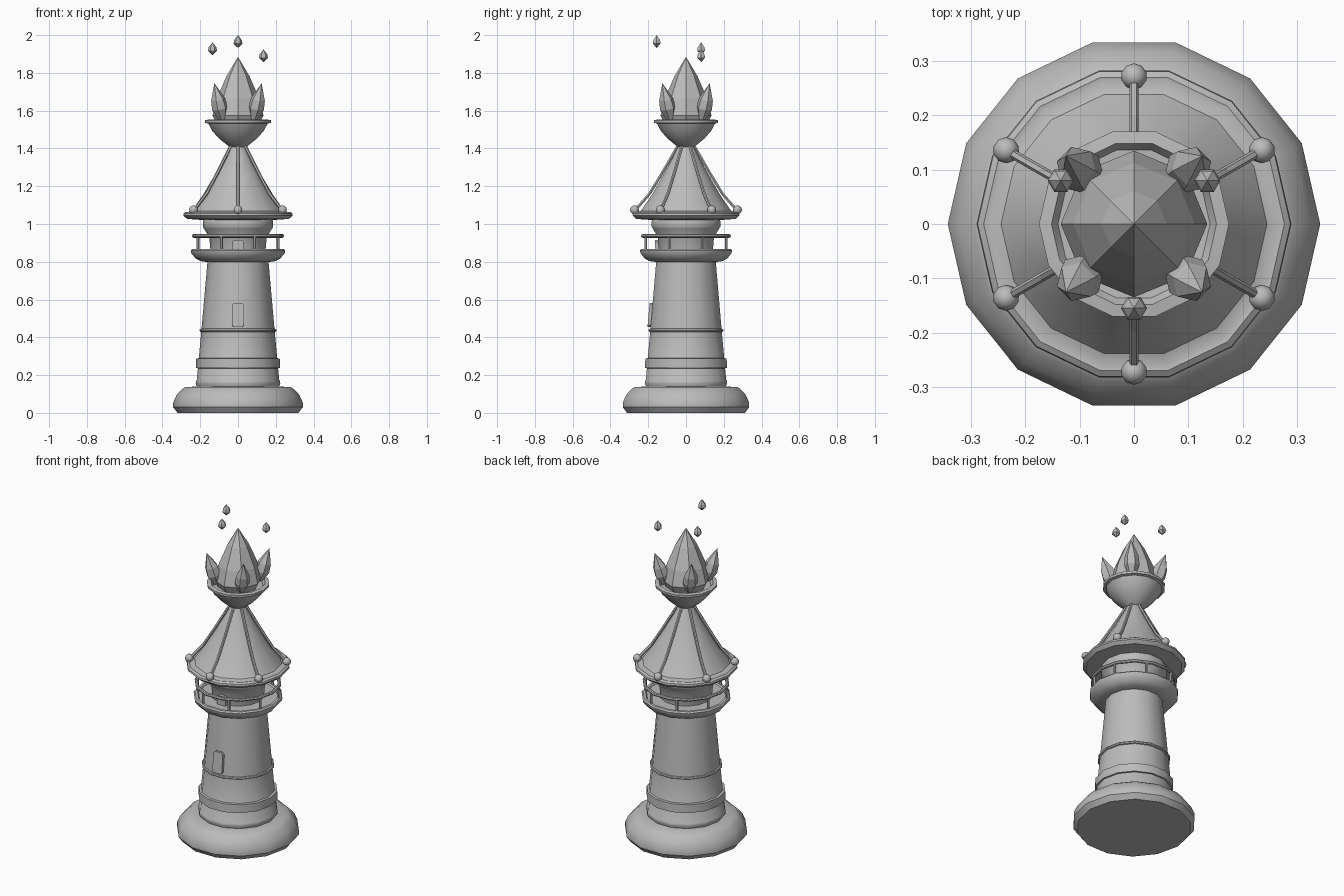
import bpy, bmesh
from math import pi, sin, cos, radians
from mathutils import Vector

old = bpy.data.objects.get("Cube")
if old:
    bpy.data.objects.remove(old, do_unlink=True)

stone = bpy.data.materials.new("stone grey")
stone.use_nodes = True
GREY = (0.5, 0.5, 0.5, 1)
stone.diffuse_color = GREY
stone.node_tree.nodes["Principled BSDF"].inputs["Base Color"].default_value = GREY
SIDES = 14


def finish(name, bm, smooth=True):
    bmesh.ops.remove_doubles(bm, verts=bm.verts, dist=1e-5)
    bmesh.ops.recalc_face_normals(bm, faces=bm.faces)
    mesh = bpy.data.meshes.new(name)
    bm.to_mesh(mesh)
    bm.free()
    mesh.materials.append(stone)
    ob = bpy.data.objects.new(name, mesh)
    bpy.context.collection.objects.link(ob)
    if smooth:
        bpy.ops.object.select_all(action='DESELECT')
        ob.select_set(True)
        bpy.context.view_layer.objects.active = ob
        bpy.ops.object.shade_smooth_by_angle(angle=radians(35))
    return ob


def lathe(name, profile, sides=SIDES, smooth=True, closed=False):
    """Spin (radius, height) points around z; open profiles get end caps."""
    bm = bmesh.new()
    rings = [[bm.verts.new((r * cos(2 * pi * i / sides), r * sin(2 * pi * i / sides), z))
              for i in range(sides)] for r, z in profile]
    pairs = list(zip(rings, rings[1:]))
    if closed:
        pairs.append((rings[-1], rings[0]))
    for a, b in pairs:
        for i in range(sides):
            j = (i + 1) % sides
            bm.faces.new((a[i], a[j], b[j], b[i]))
    if not closed:
        for ring, (r, z) in ((rings[0], profile[0]), (rings[-1], profile[-1])):
            if r > 0:
                bm.faces.new(ring)
    return finish(name, bm, smooth)


def hoop(name, radius, z, thick):
    """Thin ring with an octagonal section."""
    section = [(radius + thick * cos(k * pi / 4), z + thick * sin(k * pi / 4)) for k in range(8)]
    return lathe(name, section, closed=True)


def rod(name, a, b, radius, sides=6):
    a, b = Vector(a), Vector(b)
    ob = lathe(name, [(radius, 0), (radius, (b - a).length)], sides)
    ob.rotation_euler = (b - a).to_track_quat('Z', 'Y').to_euler()
    ob.location = a
    return ob


def polar(radius, angle, z):
    return (radius * cos(angle), radius * sin(angle), z)


def arched_plate(name, half, height, depth, location, tilt):
    """Upright slab with chamfered corners, facing the front."""
    c = half * 0.35
    outline = [(-half + c, 0), (half - c, 0), (half, c), (half, height - c),
               (half - c, height), (-half + c, height), (-half, height - c), (-half, c)]
    bm = bmesh.new()
    face = bm.faces.new([bm.verts.new((x, 0, z)) for x, z in outline])
    grown = bmesh.ops.extrude_face_region(bm, geom=[face])
    verts = [g for g in grown["geom"] if isinstance(g, bmesh.types.BMVert)]
    bmesh.ops.translate(bm, verts=verts, vec=(0, depth, 0))
    ob = finish(name, bm)
    ob.location = location
    ob.rotation_euler.x = tilt
    return ob


# Plinth and tapered tower
lathe("plinth", [(0.32, 0), (0.343, 0.03), (0.343, 0.055), (0.325, 0.095),
                 (0.297, 0.125), (0.28, 0.137), (0.2, 0.14)])
lathe("tower", [(0.212, 0.13), (0.224, 0.155), (0.222, 0.17), (0.218, 0.175),
                (0.194, 0.435), (0.16, 0.82)])
lathe("wide_band", [(0.2, 0.235), (0.222, 0.237), (0.221, 0.288), (0.2, 0.291)])
hoop("narrow_band", 0.195, 0.437, 0.009)
arched_plate("tower_window", 0.032, 0.128, 0.06, (0, -0.204, 0.455), -0.09)

# Gallery with railing
lathe("gallery_deck", [(0.15, 0.797), (0.195, 0.803), (0.222, 0.815), (0.247, 0.845),
                       (0.25, 0.86), (0.243, 0.868), (0.228, 0.868), (0.222, 0.858), (0.13, 0.858)])
hoop("gallery_rail", 0.234, 0.937, 0.01)
for k in range(8):
    ang = radians(22.5 + 45 * k)
    rod("rail_post", polar(0.23, ang, 0.85), polar(0.23, ang, 0.937), 0.008)

# Lantern room
lathe("lantern_room", [(0.145, 0.85), (0.152, 0.93), (0.18, 0.975), (0.186, 0.985),
                       (0.186, 1.015), (0.175, 1.035)])
arched_plate("gallery_door", 0.03, 0.065, 0.05, (0, -0.162, 0.85), 0.03)

# Flared roof with ribs and ball ends
lathe("roof", [(0.2, 1.022), (0.27, 1.027), (0.29, 1.045), (0.288, 1.056), (0.277, 1.064),
               (0.268, 1.062), (0.245, 1.07), (0.185, 1.155), (0.12, 1.265),
               (0.07, 1.355), (0.04, 1.415)])
for k in range(6):
    ang = radians(30 + 60 * k)
    path = [(0.272, 1.07), (0.193, 1.16), (0.127, 1.268), (0.045, 1.41)]
    for (r0, z0), (r1, z1) in zip(path, path[1:]):
        rod("roof_rib", polar(r0, ang, z0), polar(r1, ang, z1), 0.0085)
    bm = bmesh.new()
    bmesh.ops.create_uvsphere(bm, u_segments=10, v_segments=6, radius=0.024)
    ball = finish("rib_ball", bm)
    ball.location = polar(0.272, ang, 1.075)

# Fire bowl
lathe("fire_bowl", [(0.035, 1.405), (0.05, 1.412), (0.1, 1.452), (0.138, 1.495), (0.157, 1.532),
                    (0.174, 1.536), (0.175, 1.55), (0.152, 1.553), (0.14, 1.535), (0.05, 1.53)])

# Faceted central flame, four side flames and floating embers
lathe("main_flame", [(0.11, 1.525), (0.135, 1.575), (0.112, 1.665), (0.06, 1.785), (0, 1.885)],
      8, smooth=False)
for k in range(4):
    ang = radians(45 + 90 * k)
    flame = lathe("side_flame", [(0.02, 0), (0.043, 0.06), (0.038, 0.11), (0, 0.2)],
                  6, smooth=False)
    base, tip = Vector(polar(0.118, ang, 1.555)), Vector(polar(0.178, ang, 1.748))
    flame.rotation_euler = (tip - base).to_track_quat('Z', 'Y').to_euler()
    flame.location = base
for x, y, top in ((0, -0.155, 2.0), (-0.135, 0.08, 1.962), (0.135, 0.08, 1.925)):
    ember = lathe("ember", [(0, -0.068), (0.024, -0.045), (0.02, -0.026), (0, 0)],
                  6, smooth=False)
    ember.location = (x, y, top)
